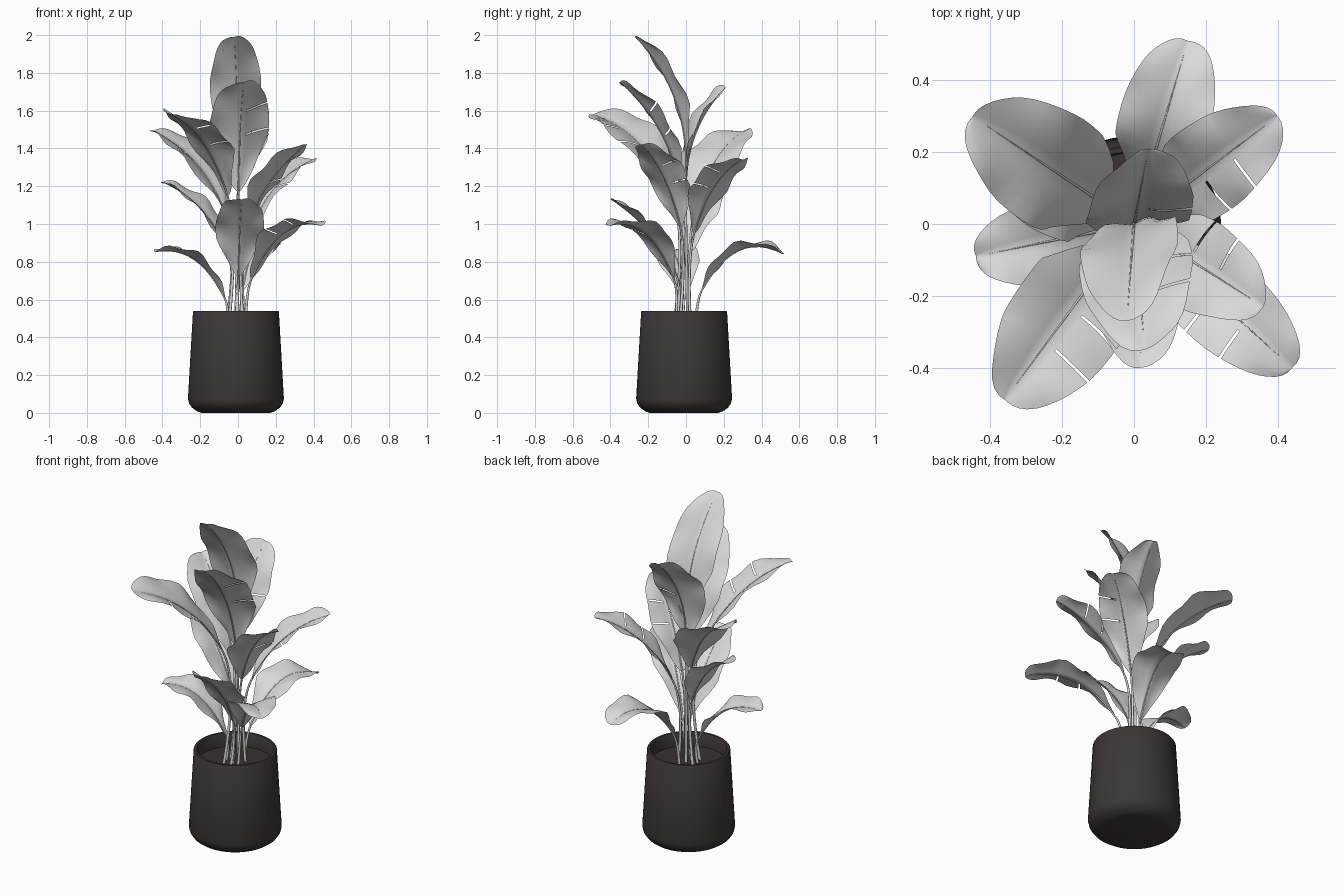
import bpy, bmesh, math
from mathutils import Vector as V

if "Cube" in bpy.data.objects:
    bpy.data.objects.remove(bpy.data.objects["Cube"])


def material(name, rgb):
    m = bpy.data.materials.new(name)
    m.diffuse_color = (*rgb, 1)
    m.use_nodes = True
    m.node_tree.nodes["Principled BSDF"].inputs["Base Color"].default_value = m.diffuse_color
    return m


LEAF = material("leaf_grey", (0.7, 0.7, 0.7))
POT = material("pot_charcoal", (0.045, 0.038, 0.037))
SOIL = material("soil_dark_brown", (0.04, 0.032, 0.03))
CENTRE = V((-0.011, -0.01, 0))


def select_only(ob):
    bpy.ops.object.select_all(action='DESELECT')
    ob.select_set(True)
    bpy.context.view_layer.objects.active = ob


def add_object(name, data, mat, angle=40):
    data.materials.append(mat)
    ob = bpy.data.objects.new(name, data)
    bpy.context.collection.objects.link(ob)
    select_only(ob)
    if ob.type == 'CURVE':
        bpy.ops.object.convert(target='MESH')
    bpy.ops.object.shade_smooth_by_angle(angle=math.radians(angle))


def add_mesh(name, bm, mat, angle=40):
    me = bpy.data.meshes.new(name)
    bm.to_mesh(me)
    bm.free()
    add_object(name, me, mat, angle)


def lathe(name, profile, mat, n=64):
    """Revolve an (r, z) profile around the pot axis; r = 0 closes the end."""
    bm = bmesh.new()
    rings = []
    for r, z in profile:
        turns = [math.tau * i / n for i in range(n if r else 1)]
        rings.append([bm.verts.new(CENTRE + V((r * math.cos(a), r * math.sin(a), z)))
                      for a in turns])
    for a, b in zip(rings, rings[1:]):
        for i in range(n):
            j = (i + 1) % n
            q = [a[i % len(a)], a[j % len(a)], b[j % len(b)], b[i % len(b)]]
            bm.faces.new(list(dict.fromkeys(q)))
    bmesh.ops.recalc_face_normals(bm, faces=bm.faces[:])
    add_mesh(name, bm, mat)


# Pot with rounded foot, slightly tapered wall and hollow top
lathe("pot", [(0, 0), (0.18, 0), (0.205, 0.008), (0.232, 0.027), (0.248, 0.05),
              (0.254, 0.075), (0.2275, 0.535), (0.224, 0.54), (0.211, 0.54),
              (0.207, 0.535), (0.207, 0.44), (0, 0.44)], POT)
lathe("soil", [(0, 0.464), (0.2065, 0.458)], SOIL)


def bezier(a, c, b, t):
    return a * (1 - t) ** 2 + c * 2 * t * (1 - t) + b * t * t


def spine(tip, base_z):
    """Steep leaves start near the axis and stay straight; flat ones arch."""
    reach = tip.to_2d().length
    slope = (tip.z - base_z) / reach
    d = tip.to_2d() / reach
    r0 = max(0.0, 0.18 * reach - 0.022 * slope)
    base = V((d.x * r0, d.y * r0, base_z))
    r1 = r0 + (reach - r0) * (0.5 - 0.1 * slope)
    arch = 0.025 + 0.14 * max(0.0, 1.0 - slope)
    mid = V((d.x * r1, d.y * r1, (base_z + tip.z) / 2 + arch))
    return base, mid * 2 - (base + tip) / 2, d


def leaf(name, tip, base_z, half, side_split=0, tears=0, roll=0.0, phase=0.0):
    tip = V(tip)
    base, ctrl, d = spine(tip, base_z)
    side = V((-d.y, d.x, 0))

    # Blade: sheet lofted along the spine, folded at the midrib, torn at splits
    splits = [0.45 + 0.22 * i for i in range(tears)]
    rows = [(1 - math.cos(math.pi * i / 22)) / 2 for i in range(23)]
    for t in splits:
        rows = [r for r in rows if not t - 0.01 < r < t + 0.025]
        rows += [t, t + 0.014]
    rows.sort()
    cols = [i / 5 for i in range(-5, 6)]
    bm = bmesh.new()
    grid = []
    for t in rows:
        p = bezier(base, ctrl, tip, t)
        tan = ((ctrl - base) * (1 - t) + (tip - ctrl) * t).normalized()
        nor = tan.cross(side).normalized()
        w_dir = side * math.cos(roll) + nor * math.sin(roll)
        n_dir = nor * math.cos(roll) - side * math.sin(roll)
        w = half * max(0.0, math.sin(math.pi * t)) ** 0.47 * min(1, 0.5 + 1.4 * t)
        w = max(w, 0.005)
        line = []
        for s in cols:
            a = abs(s)
            lift = w * (0.4 * a - 0.18 * a * a)
            lift += 0.011 * a * a * math.sin(17 * t + phase + 1.3 * s) * min(1, w / 0.06)
            line.append(bm.verts.new(p + w_dir * (w * s) + tan * (0.2 * w * a) + n_dir * lift))
        grid.append(line)
    for i in range(len(rows) - 1):
        for j in range(len(cols) - 1):
            c = (cols[j] + cols[j + 1]) / 2
            if rows[i] in splits and c * side_split > 0.2:
                continue
            bm.faces.new((grid[i][j], grid[i + 1][j], grid[i + 1][j + 1], grid[i][j + 1]))
    bm.normal_update()
    if sum(f.normal.z for f in bm.faces) < 0:
        bmesh.ops.reverse_faces(bm, faces=bm.faces[:])
    add_mesh(name + "_blade", bm, LEAF, 60)

    # Stalk: tapered tube from the soil, running on under the blade as midrib
    root = CENTRE + V((base.x * 0.5 + d.x * 0.02, base.y * 0.5 + d.y * 0.02, 0.45))
    bend = base - (ctrl - base).normalized() * 0.3 * (base.z - root.z)
    pts = [(bezier(root, bend, base, i / 10), 1.15 - 0.045 * i) for i in range(10)]
    pts += [(bezier(base, ctrl, tip, i / 12), 0.6 * (1 - i / 12) + 0.08) for i in range(12)]
    cu = bpy.data.curves.new(name + "_stalk", 'CURVE')
    cu.dimensions = '3D'
    cu.bevel_depth = 0.0075
    cu.bevel_resolution = 2
    cu.use_fill_caps = True
    sp = cu.splines.new('POLY')
    sp.points.add(len(pts) - 1)
    for q, (co, r) in zip(sp.points, pts):
        q.co = (*co, 1)
        q.radius = r
    add_object(name + "_stalk", cu, LEAF, 50)


# Leaves from the crown down: tip, blade base height, half width, torn side, tears, roll
leaf("top_leaf", (-0.02, -0.27, 1.99), 1.33, 0.138, roll=0.3)
leaf("upper_front_leaf", (0.03, -0.35, 1.75), 1.17, 0.16, 1, 2, 0.12, 1.7)
leaf("upper_back_leaf", (0.04, 0.21, 1.72), 1.2, 0.15, -1, 1, 0.3, 3.4)
leaf("upper_back_left_leaf", (-0.45, 0.3, 1.49), 1.06, 0.165, phase=5.1)
leaf("upper_front_left_leaf", (-0.36, -0.49, 1.58), 1.15, 0.165, 1, 2, -0.18, 0.6)
leaf("mid_right_leaf", (0.36, -0.23, 1.42), 0.98, 0.13, 1, 2, phase=2.2)
leaf("mid_back_right_leaf", (0.4, 0.3, 1.34), 0.95, 0.13, -1, 2, phase=4.0)
leaf("mid_left_leaf", (-0.4, 0.16, 1.22), 0.85, 0.12, phase=5.8)
leaf("low_front_leaf", (0.02, -0.4, 1.13), 0.72, 0.128, phase=1.1)
leaf("low_front_right_leaf", (0.44, -0.4, 0.99), 0.71, 0.125, -1, 2, phase=2.8)
leaf("low_left_leaf", (-0.44, -0.09, 0.85), 0.6, 0.118, phase=4.5)
leaf("low_back_leaf", (0.15, 0.51, 0.84), 0.65, 0.128, phase=0.2)
